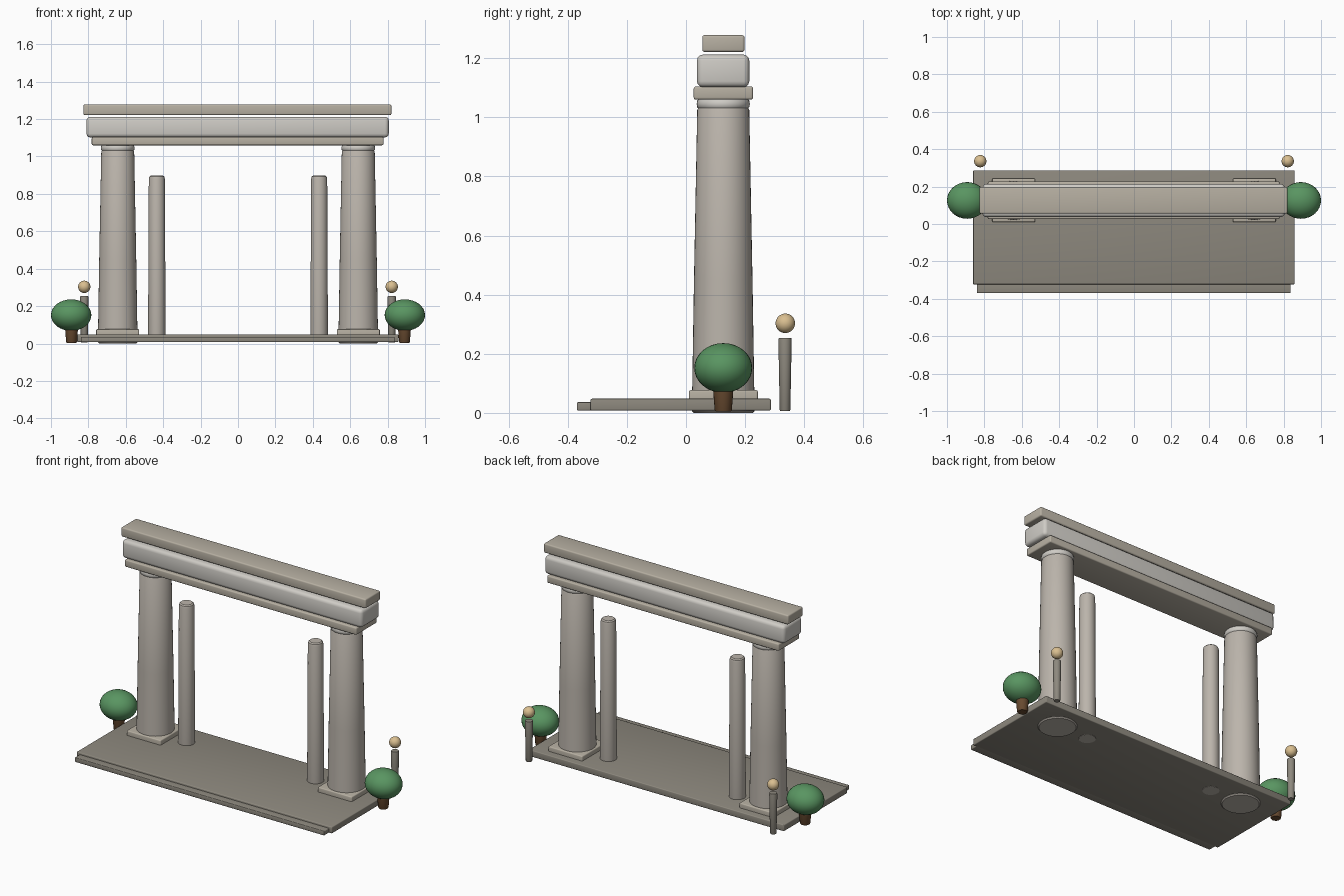
import bpy, bmesh, math
from mathutils import Matrix

if "Cube" in bpy.data.objects:
    bpy.data.objects.remove(bpy.data.objects["Cube"])


def material(name, rgb):
    m = bpy.data.materials.new(name)
    m.diffuse_color = (*rgb, 1)
    m.use_nodes = True
    m.node_tree.nodes["Principled BSDF"].inputs["Base Color"].default_value = m.diffuse_color
    return m


PALE = material("pale_stone", (0.62, 0.60, 0.56))
STONE = material("stone", (0.47, 0.43, 0.36))
SHAFT = material("shaft_stone", (0.50, 0.46, 0.41))
PAVING = material("paving", (0.27, 0.25, 0.21))
LEAF = material("leaf", (0.10, 0.30, 0.12))
BARK = material("bark", (0.14, 0.07, 0.03))
GLOW = material("lamp_glow", (0.70, 0.52, 0.28))


def finish(name, bm, mat):
    mesh = bpy.data.meshes.new(name)
    bmesh.ops.recalc_face_normals(bm, faces=bm.faces[:])
    bm.to_mesh(mesh)
    bm.free()
    ob = bpy.data.objects.new(name, mesh)
    bpy.context.collection.objects.link(ob)
    mesh.materials.append(mat)
    bpy.ops.object.select_all(action='DESELECT')
    ob.select_set(True)
    bpy.context.view_layer.objects.active = ob
    bpy.ops.object.shade_smooth_by_angle(angle=math.radians(35))
    return ob


def box(name, lo, hi, bevel, mat):
    bm = bmesh.new()
    bmesh.ops.create_cube(bm, size=1)
    for v in bm.verts:
        v.co = [l + (h - l) * (c + 0.5) for l, h, c in zip(lo, hi, v.co)]
    bmesh.ops.bevel(bm, geom=bm.edges[:], offset=bevel, segments=3,
                    profile=0.5, affect='EDGES')
    return finish(name, bm, mat)


def turned(name, x, y, profile, mat, sides=32):
    """Closed turned solid from (radius, z) points."""
    bm = bmesh.new()
    rings = []
    for r, z in profile:
        rings.append([bm.verts.new((x + r * math.cos(i * math.tau / sides),
                                    y + r * math.sin(i * math.tau / sides), z))
                      for i in range(sides)])
    for a, b in zip(rings, rings[1:]):
        for i in range(sides):
            j = (i + 1) % sides
            bm.faces.new((a[i], a[j], b[j], b[i]))
    bm.faces.new(rings[0])
    bm.faces.new(rings[-1])
    return finish(name, bm, mat)


def ball(name, centre, radii, mat):
    bm = bmesh.new()
    bmesh.ops.create_uvsphere(
        bm, u_segments=32, v_segments=16, radius=1,
        matrix=Matrix.Translation(centre) @ Matrix.Diagonal((*radii, 1)))
    return finish(name, bm, mat)


# Paved base and front step
box("base_slab", (-0.86, -0.323, 0.008), (0.858, 0.287, 0.048), 0.005, PAVING)
box("front_step", (-0.84, -0.369, 0.008), (0.838, -0.30, 0.036), 0.004, PAVING)

# Stacked lintel
box("lower_beam", (-0.782, 0.026, 1.06), (0.778, 0.227, 1.104), 0.007, STONE)
box("frieze", (-0.81, 0.037, 1.102), (0.806, 0.214, 1.212), 0.02, PALE)
box("cornice", (-0.826, 0.055, 1.221), (0.82, 0.198, 1.278), 0.008, STONE)

CY = 0.126
for side, s in (("left", -1), ("right", 1)):
    # Main column with plinth and neck ring
    cx = 0.643 * s
    box(f"{side}_plinth", (cx - 0.115, 0.01, 0.03), (cx + 0.115, 0.243, 0.077), 0.006, STONE)
    turned(f"{side}_column", cx, CY,
           [(0.10, 0.0), (0.106, 0.006), (0.105, 0.08), (0.099, 0.45),
            (0.088, 1.025), (0.084, 1.033)], SHAFT, 40)
    turned(f"{side}_neck_ring", cx, CY,
           [(0.080, 1.026), (0.088, 1.034), (0.090, 1.045), (0.088, 1.056),
            (0.080, 1.066)], PALE, 40)

    # Slim inner column
    turned(f"{side}_slim_column", 0.434 * s, CY,
           [(0.046, 0.007), (0.047, 0.012), (0.043, 0.88), (0.040, 0.892),
            (0.033, 0.898)], SHAFT)

    # Lamp post
    turned(f"{side}_lamp_post", 0.822 * s, 0.335,
           [(0.016, 0.006), (0.018, 0.01), (0.0225, 0.246), (0.021, 0.253)], PAVING, 20)
    ball(f"{side}_lamp", (0.822 * s, 0.336, 0.303), (0.033, 0.033, 0.033), GLOW)

    # Round shrub
    turned(f"{side}_shrub_trunk", 0.89 * s, CY,
           [(0.026, 0.004), (0.029, 0.009), (0.036, 0.10)], BARK, 20)
    ball(f"{side}_shrub_crown", (0.892 * s, CY, 0.152), (0.108, 0.098, 0.084), LEAF)
